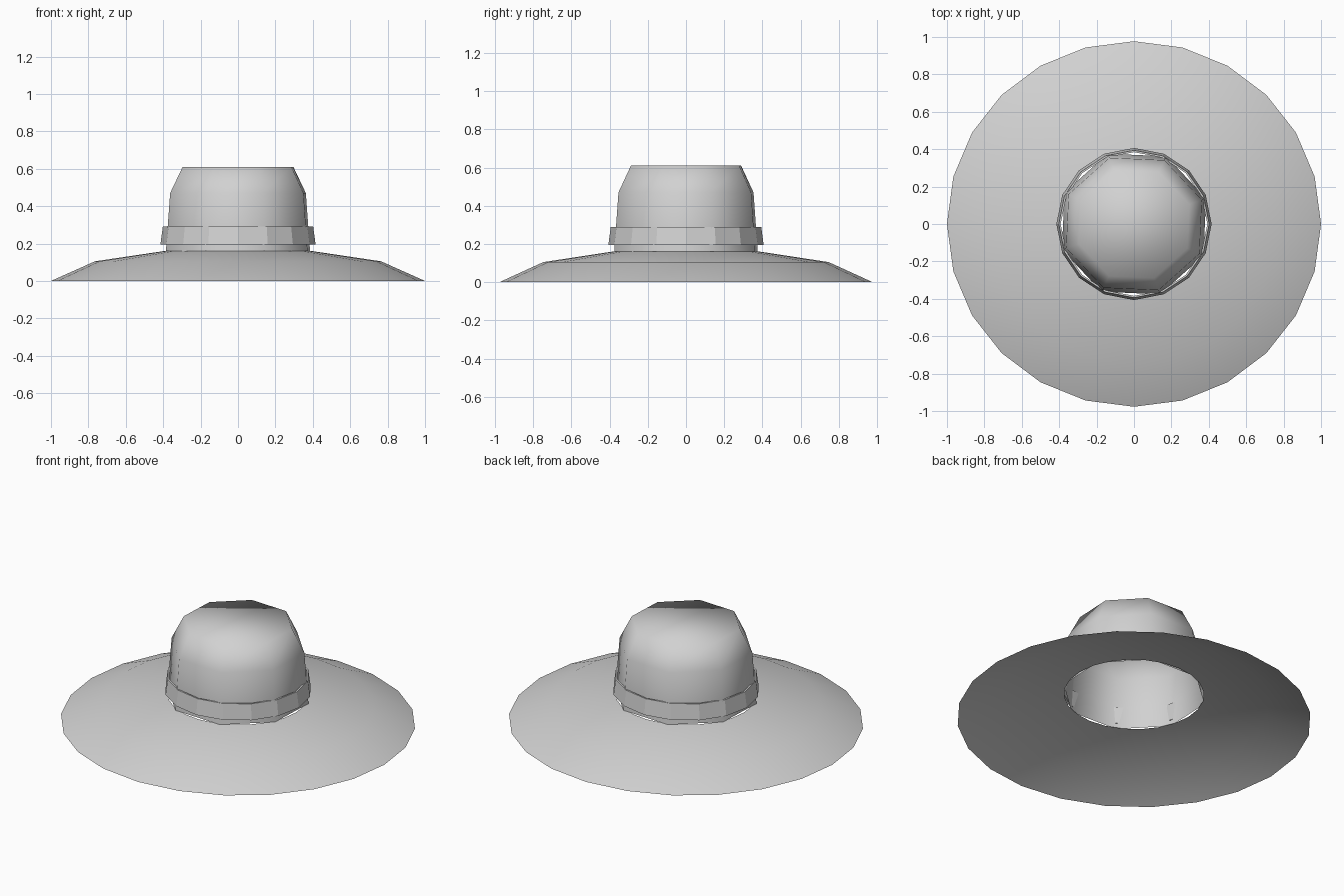
import bpy, bmesh, math

if "Cube" in bpy.data.objects:
    bpy.data.objects.remove(bpy.data.objects["Cube"])

felt = bpy.data.materials.new("grey_felt")
felt.diffuse_color = (0.64, 0.64, 0.64, 1.0)
felt.use_nodes = True
felt.node_tree.nodes["Principled BSDF"].inputs["Base Color"].default_value = felt.diffuse_color


def lathe(name, profile, sides, turn=0.0, y_scale=1.0, cap=False, closed=False, smooth=True):
    """Spin an (radius, height) profile listed from bottom/outside to top/inside."""
    bm = bmesh.new()
    rings = []
    for r, z in profile:
        ring = []
        for i in range(sides):
            a = math.radians(turn) + 2 * math.pi * i / sides
            ring.append(bm.verts.new((r * math.cos(a), y_scale * r * math.sin(a), z)))
        rings.append(ring)
    pairs = list(zip(rings, rings[1:]))
    if closed:
        pairs.append((rings[-1], rings[0]))
    for low, high in pairs:
        for i in range(sides):
            j = (i + 1) % sides
            bm.faces.new((low[i], low[j], high[j], high[i]))
    if cap:
        bm.faces.new(rings[-1])
    for f in bm.faces:
        f.smooth = smooth
    mesh = bpy.data.meshes.new(name)
    bm.to_mesh(mesh)
    bm.free()
    mesh.materials.append(felt)
    obj = bpy.data.objects.new(name, mesh)
    bpy.context.collection.objects.link(obj)
    return obj


# Wide drooping brim, open in the middle
lathe("brim", [(1.0, 0.0), (0.765, 0.105), (0.395, 0.16)], 24, y_scale=0.977)

# Eight-sided crown, hollow below and flat on top
lathe("crown", [(0.41, 0.16), (0.40, 0.29), (0.386, 0.47), (0.315, 0.61)],
      8, turn=20, y_scale=0.975, cap=True)

# Thin band around the foot of the crown
lathe("hat_band", [(0.415, 0.195), (0.402, 0.29), (0.392, 0.29), (0.405, 0.195)],
      16, y_scale=0.98, closed=True, smooth=False)
